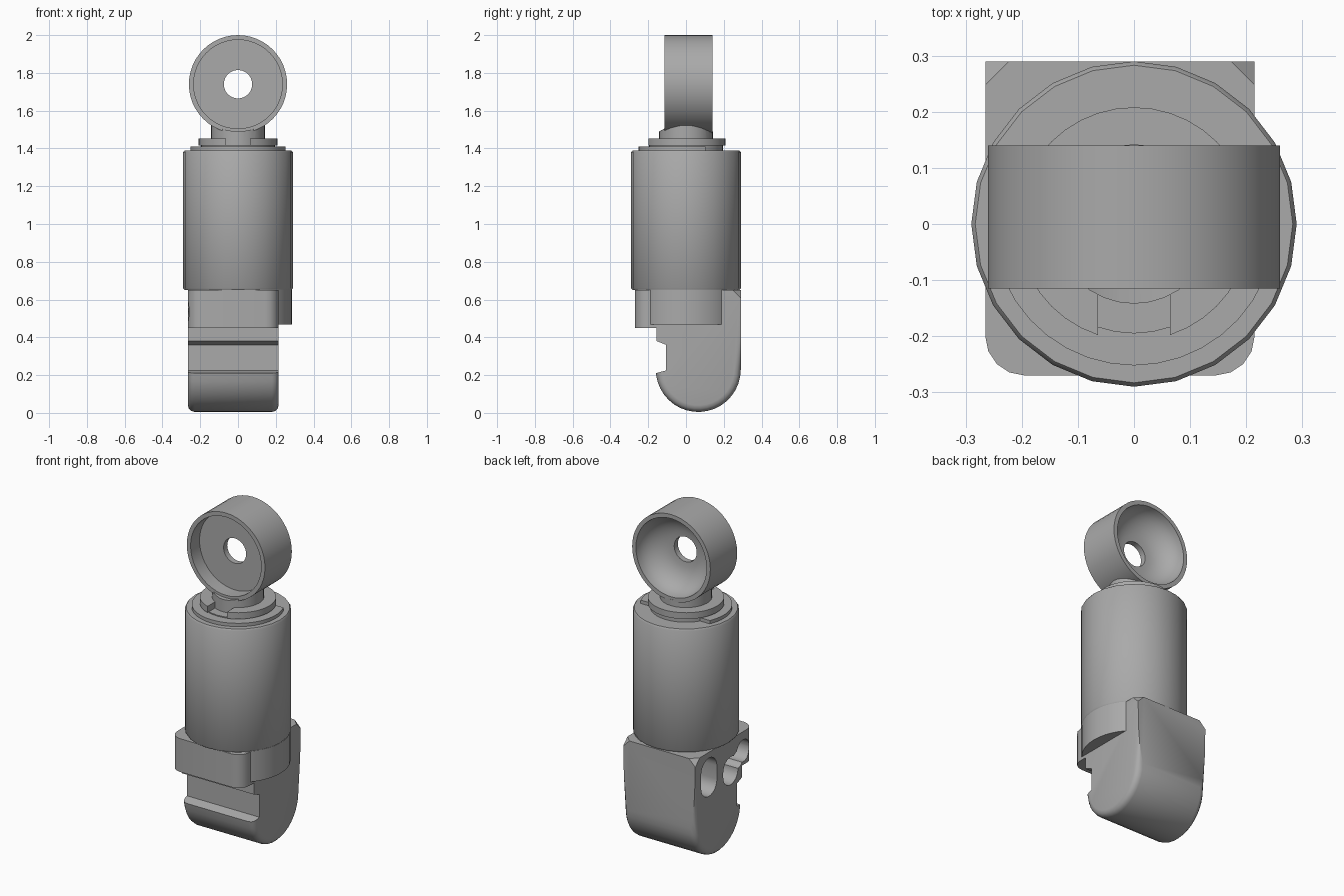
import bpy, bmesh
from math import sin, cos, pi, radians
from mathutils import Matrix, Vector

cube = bpy.data.objects.get("Cube")
if cube:
    bpy.data.objects.remove(cube, do_unlink=True)

grey = bpy.data.materials.new("mid grey")
grey.use_nodes = True
grey.diffuse_color = (0.4, 0.4, 0.4, 1)
grey.node_tree.nodes["Principled BSDF"].inputs["Base Color"].default_value = (0.4, 0.4, 0.4, 1)


def finish(name, bm, angle=35):
    bmesh.ops.remove_doubles(bm, verts=bm.verts, dist=1e-5)
    bmesh.ops.recalc_face_normals(bm, faces=bm.faces)
    mesh = bpy.data.meshes.new(name)
    bm.to_mesh(mesh)
    bm.free()
    mesh.materials.append(grey)
    ob = bpy.data.objects.new(name, mesh)
    bpy.context.collection.objects.link(ob)
    smooth(ob, angle)
    return ob


def smooth(ob, angle=35):
    bpy.ops.object.select_all(action="DESELECT")
    ob.select_set(True)
    bpy.context.view_layer.objects.active = ob
    bpy.ops.object.shade_smooth_by_angle(angle=radians(angle))


def lathe(name, profile, steps, closed=False, matrix=Matrix()):
    """Turn (radius, height) points around z."""
    bm = bmesh.new()
    vs = [bm.verts.new((r, 0, h)) for r, h in profile]
    edges = [bm.edges.new(p) for p in zip(vs, vs[1:])]
    if closed:
        edges.append(bm.edges.new((vs[-1], vs[0])))
    bmesh.ops.spin(bm, geom=vs + edges, cent=(0, 0, 0), axis=(0, 0, 1),
                   angle=2 * pi, steps=steps)
    bm.transform(matrix)
    return finish(name, bm)


def prism(points, depth):
    """Extrude a closed loop of 3D points by a vector."""
    bm = bmesh.new()
    face = bm.faces.new([bm.verts.new(p) for p in points])
    out = bmesh.ops.extrude_face_region(bm, geom=[face])
    bmesh.ops.translate(bm, vec=depth,
                        verts=[v for v in out["geom"] if isinstance(v, bmesh.types.BMVert)])
    bmesh.ops.recalc_face_normals(bm, faces=bm.faces)
    return bm


def arc(cx, cy, r, start, end, n):
    """Points on an arc, angles in degrees."""
    return [(cx + r * cos(radians(start + (end - start) * i / n)),
             cy + r * sin(radians(start + (end - start) * i / n))) for i in range(n + 1)]


def cut(ob, cutter):
    mod = ob.modifiers.new("cut", "BOOLEAN")
    mod.operation = "DIFFERENCE"
    mod.solver = "EXACT"
    mod.object = cutter
    bpy.ops.object.select_all(action="DESELECT")
    ob.select_set(True)
    bpy.context.view_layer.objects.active = ob
    bpy.ops.object.modifier_apply(modifier=mod.name)
    bpy.data.objects.remove(cutter, do_unlink=True)


# Eye ring: shallow flat recess in front, curved dish behind, hole through
dish = [(0.075 + 0.16 * sin(a), 0.14 - 0.135 * cos(a))
        for a in [pi / 2 * i / 8 for i in range(9)]]
ring = [(0.26, 0.14), (0.26, -0.115), (0.235, -0.115), (0.235, -0.03), (0.075, -0.03)] + dish
# Lathe axis z becomes y
turn = Matrix.Translation((0, 0, 1.74)) @ Matrix.Rotation(-pi / 2, 4, "X")
lathe("eye_ring", ring, 48, True, turn)

# Neck joining the ring to the collar, curved into the ring's underside
neck = lathe("neck", [(0, 1.39), (0.142, 1.39), (0.142, 1.53), (0, 1.53)], 32)
clear = lathe("neck_cutter", [(0, -1), (0.25, -1), (0.25, 1), (0, 1)], 48, False, turn)
cut(neck, clear)
smooth(neck)

# Notched locking collar
outline = arc(0, 0, 0.208, -72, 252, 36) + arc(0, 0, 0.12, 238, -58, 36)
finish("locking_collar", prism([(x, y, 1.415) for x, y in outline], (0, 0, 0.038)))
lathe("collar_core", [(0, 1.385), (0.195, 1.385), (0.195, 1.416), (0, 1.416)], 36)

# Lower plate, cut off straight at the back
plate = arc(0, 0, 0.252, 156, 384, 24)
finish("lower_plate", prism([(x, y, 1.385) for x, y in plate], (0, 0, 0.025)))

# Main barrel
lathe("barrel", [(0, 0.65), (0.283, 0.65), (0.29, 0.66), (0.29, 1.38),
                 (0.283, 1.39), (0, 1.39)], 24)

# Curved shoulder bulging from the left face of the foot
shoulder = arc(0, 0, 0.285, -66, 66, 16)
finish("shoulder", prism([(x, y, 0.468) for x, y in shoulder], (0, 0, 0.184)))

# Foot block: side profile in (y, z) with a rounded base and stepped front
LEFT, RIGHT = 0.215, -0.265
profile = [(0.29, 0.65), (-0.27, 0.65), (-0.27, 0.45), (-0.155, 0.45), (-0.155, 0.38),
           (-0.105, 0.36), (-0.105, 0.225), (-0.16, 0.21)]
profile += arc(0.065, 0.23, 0.225, 187, 360, 18)
bm = prism([(RIGHT, y, z) for y, z in profile], (LEFT - RIGHT, 0, 0))
front = [e for e in bm.edges if all(v.co.y < -0.26 for v in e.verts)
         and abs(e.verts[0].co.x - e.verts[1].co.x) < 0.01]
bmesh.ops.bevel(bm, geom=front, offset=0.07, segments=4, profile=0.5, affect="EDGES")
base = [e for e in bm.edges if all(v.co.z < 0.235 and v.co.y > -0.165 for v in e.verts)
        and abs(e.verts[0].co.x - e.verts[1].co.x) < 0.01
        and all(abs((v.co.yz - Vector((0.065, 0.23))).length - 0.225) < 0.003 for v in e.verts)]
bmesh.ops.bevel(bm, geom=base, offset=0.035, segments=3, profile=0.5, affect="EDGES")
# Clipped upper rear corners
for x, side in ((LEFT, 1), (RIGHT, -1)):
    normal = Vector((side, 1, 1)).normalized()
    point = Vector((x - side * 0.042, 0.29, 0.65))
    out = bmesh.ops.bisect_plane(bm, geom=bm.verts[:] + bm.edges[:] + bm.faces[:],
                                 plane_co=point, plane_no=normal, clear_outer=True)
    rim = [e for e in out["geom_cut"] if isinstance(e, bmesh.types.BMEdge)]
    bmesh.ops.holes_fill(bm, edges=rim)
foot = finish("foot_block", bm)


# Blind slots in the right face: one plain, one of two joined lobes
def slot(y, z, r, half, depth):
    loop = arc(y, z + half, r, 0, 180, 12) + arc(y, z - half, r, 180, 360, 12)
    return finish("slot_cutter", prism([(RIGHT - 0.05, a, b) for a, b in loop],
                                       (depth + 0.05, 0, 0)))


for y, z, r, half in ((0.16, 0.5, 0.075, 0.04), (-0.045, 0.46, 0.07, 0.014),
                      (-0.165, 0.535, 0.062, 0.004), (-0.11, 0.5, 0.05, 0.003)):
    cut(foot, slot(y, z, r, half, 0.25))
smooth(foot)
